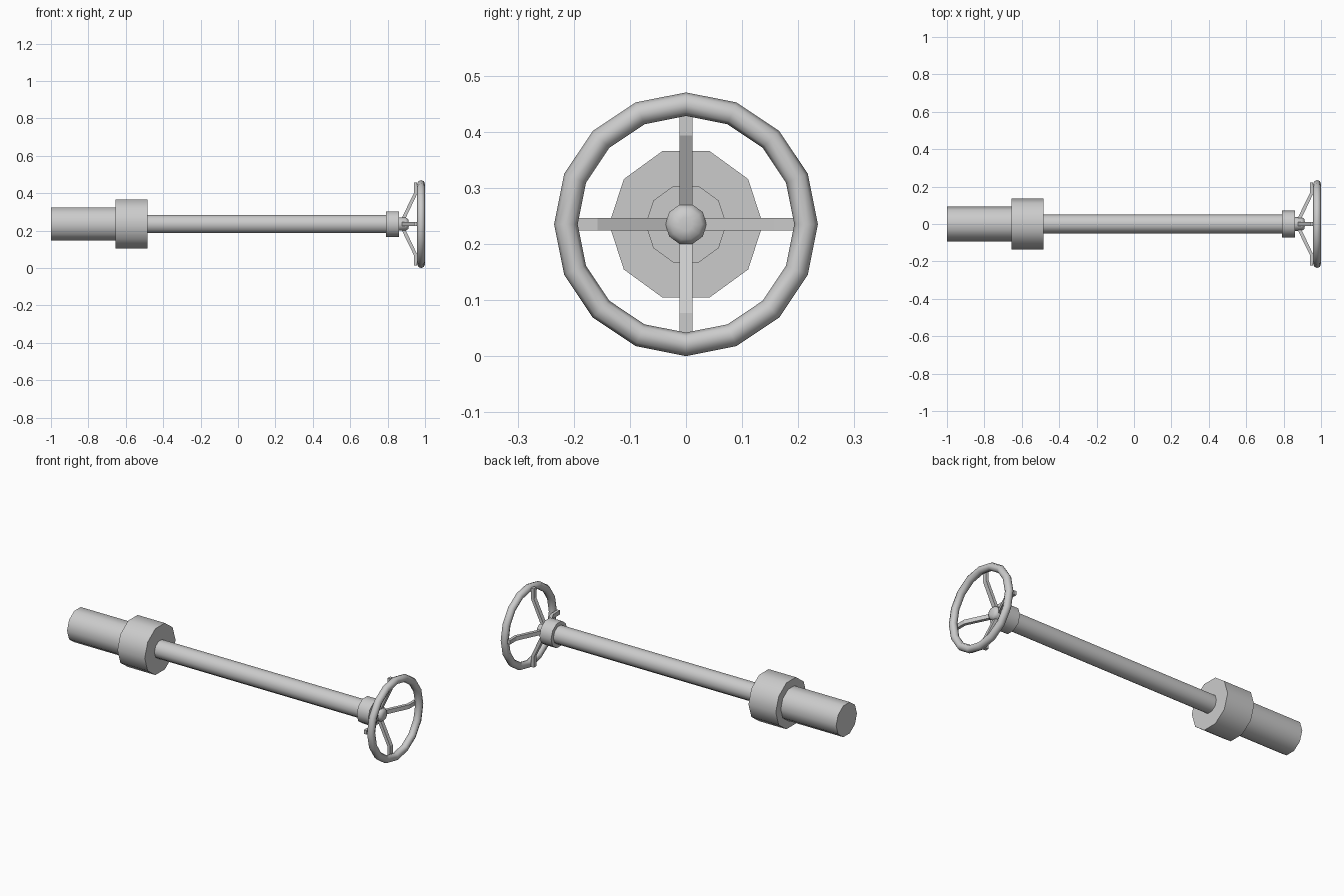
import bpy, bmesh, math

if "Cube" in bpy.data.objects:
    bpy.data.objects.remove(bpy.data.objects["Cube"])

AXIS_Z = 0.235  # height of the long axis


def add_object(name, bm):
    bmesh.ops.recalc_face_normals(bm, faces=bm.faces)
    mesh = bpy.data.meshes.new(name)
    bm.to_mesh(mesh)
    bm.free()
    obj = bpy.data.objects.new(name, mesh)
    obj.location.z = AXIS_Z
    bpy.context.collection.objects.link(obj)
    return obj


def smooth(obj, angle):
    bpy.ops.object.select_all(action='DESELECT')
    obj.select_set(True)
    bpy.context.view_layer.objects.active = obj
    bpy.ops.object.shade_smooth_by_angle(angle=math.radians(angle))


def lathe(name, profile, sides=10, closed=False):
    """Turn (x, radius) points around the x axis."""
    bm = bmesh.new()
    rings = []
    for x, r in profile:
        angles = [2 * math.pi * i / sides for i in range(sides)]
        rings.append([bm.verts.new((x, r * math.cos(a), r * math.sin(a))) for a in angles])
    pairs = list(zip(rings, rings[1:]))
    if closed:
        pairs.append((rings[-1], rings[0]))
    else:
        bm.faces.new(rings[0])
        bm.faces.new(rings[-1])
    for a, b in pairs:
        for i in range(sides):
            j = (i + 1) % sides
            bm.faces.new((a[i], a[j], b[j], b[i]))
    obj = add_object(name, bm)
    smooth(obj, 50)
    return obj


# Stepped shaft
lathe("end_barrel", [(-1.0, 0.0925), (-0.655, 0.0925)])
lathe("large_collar", [(-0.655, 0.137), (-0.485, 0.137)])
lathe("long_shaft", [(-0.485, 0.051), (0.79, 0.051)])
lathe("small_collar", [(0.79, 0.072), (0.862, 0.072)])
lathe("wheel_hub", [(0.862, 0.037), (0.897, 0.037), (0.91, 0.028), (0.913, 0.012)])

# Handwheel rim
tube = [2 * math.pi * i / 8 for i in range(8)]
lathe("wheel_rim", [(0.979 + 0.021 * math.cos(t), 0.214 + 0.021 * math.sin(t)) for t in tube],
      sides=16, closed=True)

# Bent flat spokes: (x, radius) side profile, extruded across the width
SPOKE = [(0.893, 0.025), (0.956, 0.158), (0.956, 0.222),
         (0.940, 0.222), (0.940, 0.165), (0.872, 0.025)]
for k in range(4):
    bm = bmesh.new()
    sides = [[bm.verts.new((x, w, r)) for x, r in SPOKE] for w in (-0.0115, 0.0115)]
    n = len(SPOKE)
    for s in sides:
        # split each side at the bend so the faces stay convex
        bm.faces.new((s[0], s[1], s[4], s[5]))
        bm.faces.new((s[1], s[2], s[3], s[4]))
    for i in range(n):
        j = (i + 1) % n
        bm.faces.new((sides[0][i], sides[0][j], sides[1][j], sides[1][i]))
    spoke = add_object(f"wheel_spoke_{k + 1}", bm)
    spoke.rotation_euler.x = k * math.pi / 2
